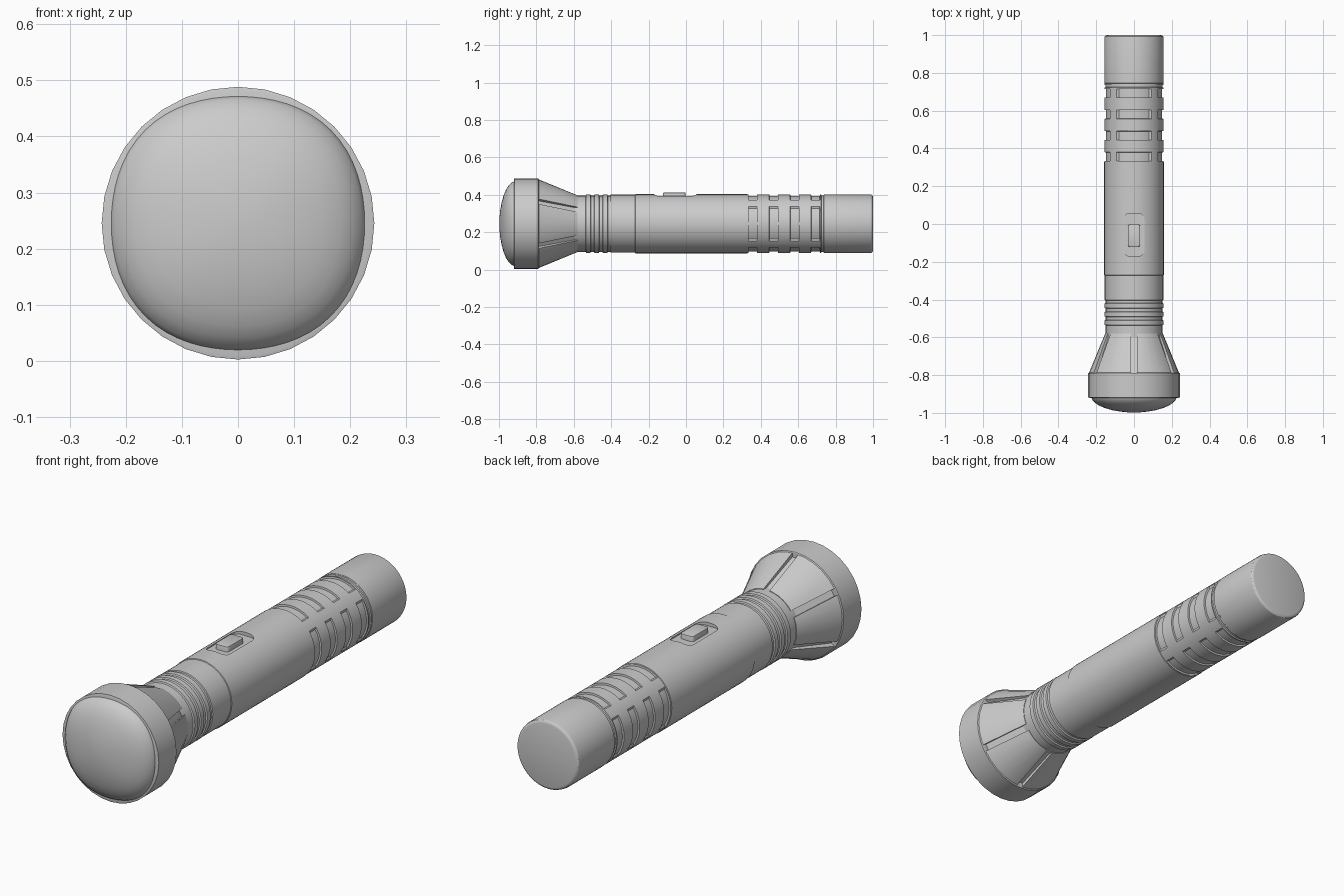
import bpy, bmesh, math
from mathutils import Matrix, Vector

if "Cube" in bpy.data.objects:
    bpy.data.objects.remove(bpy.data.objects["Cube"])

ZC = 0.2455  # height of the torch axis


def finish(name, bm, angle=30):
    bmesh.ops.recalc_face_normals(bm, faces=bm.faces)
    me = bpy.data.meshes.new(name)
    bm.to_mesh(me)
    bm.free()
    ob = bpy.data.objects.new(name, me)
    bpy.context.collection.objects.link(ob)
    if angle:
        bpy.ops.object.select_all(action='DESELECT')
        ob.select_set(True)
        bpy.context.view_layer.objects.active = ob
        bpy.ops.object.shade_smooth_by_angle(angle=math.radians(angle))
    return ob


def lathe(name, profile, segs, radius=None, angle=30):
    """Revolve (y, r) points about the torch axis; radius(i, r, a) may vary r."""
    bm = bmesh.new()
    rings = []
    for i, (y, r) in enumerate(profile):
        ring = []
        for k in range(segs):
            a = 2 * math.pi * k / segs
            q = radius(i, r, a) if radius else r
            ring.append(bm.verts.new((q * math.sin(a), y, ZC + q * math.cos(a))))
        rings.append(ring)
    for a, b in zip(rings, rings[1:]):
        for k in range(segs):
            n = (k + 1) % segs
            bm.faces.new((a[k], a[n], b[n], b[k]))
    bm.faces.new(rings[0])
    bm.faces.new(rings[-1])
    return finish(name, bm, angle)


def rounded_block(name, w, l, y, z0, z1, rad, bevel=0, angle=30):
    """Upright block with rounded plan corners and optional softened edges."""
    bm = bmesh.new()
    bmesh.ops.create_cube(bm, size=1, matrix=Matrix.Translation((0, y, (z0 + z1) / 2))
                          @ Matrix.Diagonal((w, l, z1 - z0, 1)))
    up = [e for e in bm.edges if abs(e.verts[0].co.z - e.verts[1].co.z) > 1e-4]
    bmesh.ops.bevel(bm, geom=up, offset=rad, segments=5, profile=0.5, affect='EDGES')
    if bevel:
        top = [e for e in bm.edges if all(v.co.z > z1 - 1e-4 for v in e.verts)]
        bmesh.ops.bevel(bm, geom=top, offset=bevel, segments=2, profile=0.5, affect='EDGES')
    return finish(name, bm, angle)


def cut(target, cutter):
    m = target.modifiers.new("cut", 'BOOLEAN')
    m.operation = 'DIFFERENCE'
    m.solver = 'EXACT'
    m.object = cutter
    bpy.context.view_layer.objects.active = target
    bpy.ops.object.modifier_apply(modifier=m.name)
    bpy.data.objects.remove(cutter)


# flared head with rim
head = lathe("head", [(-0.92, 0.236), (-0.918, 0.243), (-0.79, 0.243), (-0.787, 0.238),
                      (-0.58, 0.153)], 32)

# six tapering slots around the flare
bm = bmesh.new()
for k in range(6):
    rot = Matrix.Translation((0, 0, ZC)) @ Matrix.Rotation(k * math.pi / 3, 4, 'Y')
    box = bmesh.ops.create_cube(bm, size=1)["verts"]
    for v in box:
        back = v.co.y > 0
        y = -0.57 if back else -0.788
        r = 0.3 if v.co.z > 0 else (0.137 if back else 0.218)
        v.co = rot @ Vector((v.co.x * 0.03, y, r))
cut(head, finish("slot_cutter", bm, 0))

# bulging lens, slightly squarish
lathe("lens", [(-0.90, 0.232), (-0.918, 0.231), (-0.932, 0.224), (-0.948, 0.208),
               (-0.962, 0.187), (-0.975, 0.155), (-0.986, 0.115), (-0.993, 0.075),
               (-0.997, 0.035), (-0.998, 0.005)], 64,
      lambda i, r, a: r * (1 - 0.018 * math.cos(4 * a)))

# neck with raised rings
neck = [(-0.60, 0.15), (-0.54, 0.15)]
for y in (-0.525, -0.48, -0.435):
    neck += [(y - 0.012, 0.150), (y - 0.009, 0.156), (y + 0.014, 0.156), (y + 0.017, 0.150)]
neck += [(-0.405, 0.15), (-0.403, 0.155), (-0.27, 0.155)]
lathe("neck", neck, 64)

# main barrel with switch recess
barrel = lathe("barrel", [(-0.273, 0.154), (-0.27, 0.158), (0.328, 0.158), (0.331, 0.154)], 64)
cut(barrel, rounded_block("recess_cutter", 0.11, 0.225, -0.057, 0.388, 0.5, 0.03, 0, 0))
rounded_block("switch_button", 0.066, 0.12, -0.062, 0.37, 0.412, 0.014, 0.004)

# grip with four rows of short grooves in each quarter
grip, sunk = [(0.325, 0.156)], set()
for k in range(4):
    y = 0.333 + 0.112 * k
    grip += [(y, 0.156), (y + 0.001, 0.156), (y + 0.046, 0.156), (y + 0.047, 0.156)]
    sunk |= {4 * k + 2, 4 * k + 3}
grip += [(0.722, 0.156), (0.724, 0.151), (0.735, 0.151), (0.737, 0.156), (0.745, 0.156)]


def groove(i, r, a):
    off = abs((a + math.pi / 4) % (math.pi / 2) - math.pi / 4)
    return r - 0.008 if i in sunk and off < math.radians(33.5) else r


lathe("grip", grip, 120, groove, 25)

# tail cap
lathe("tail_cap", [(0.742, 0.150), (0.746, 0.157), (0.985, 0.157), (0.993, 0.155),
                   (0.998, 0.150), (1.0, 0.143)], 64)
